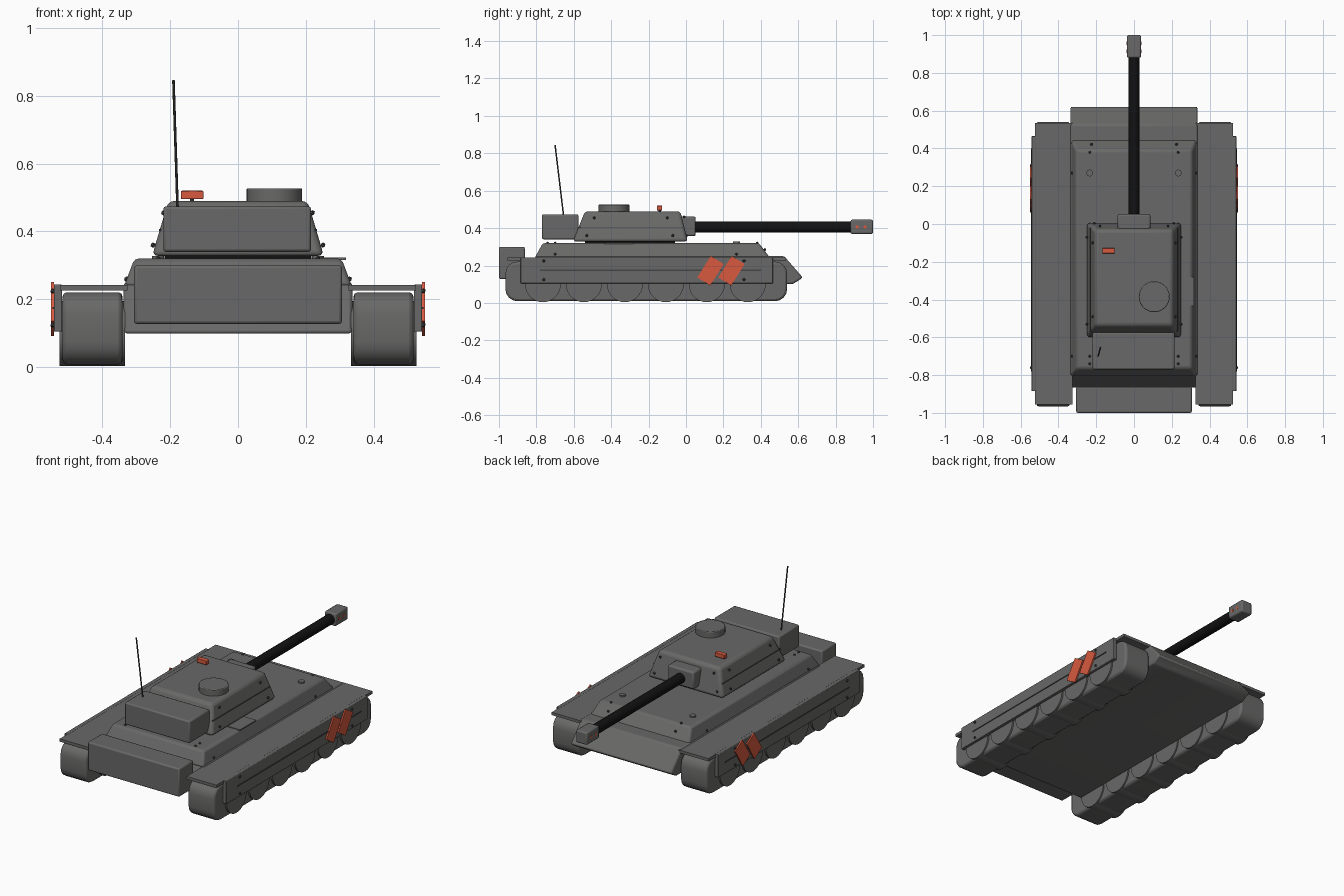
import bpy, bmesh, math
from mathutils import Vector

cube = bpy.data.objects.get("Cube")
if cube:
    bpy.data.objects.remove(cube, do_unlink=True)


def material(name, rgb):
    m = bpy.data.materials.new(name)
    m.use_nodes = True
    m.diffuse_color = (*rgb, 1)
    m.node_tree.nodes["Principled BSDF"].inputs["Base Color"].default_value = (*rgb, 1)
    return m


GREY = material("armour grey", (0.14, 0.14, 0.138))
BLACK = material("gun black", (0.006, 0.006, 0.006))
DARK = material("bolt grey", (0.06, 0.06, 0.06))
RED = material("marker red", (0.68, 0.1, 0.05))


def finish(name, bm, mat, bevel=0, segments=2):
    bmesh.ops.recalc_face_normals(bm, faces=bm.faces)
    mesh = bpy.data.meshes.new(name)
    bm.to_mesh(mesh)
    bm.free()
    mesh.materials.append(mat)
    ob = bpy.data.objects.new(name, mesh)
    bpy.context.collection.objects.link(ob)
    if bevel:
        mod = ob.modifiers.new("bevel", "BEVEL")
        mod.width, mod.segments = bevel, segments
        mod.limit_method, mod.angle_limit = "ANGLE", math.radians(25)
    bpy.ops.object.select_all(action="DESELECT")
    ob.select_set(True)
    bpy.context.view_layer.objects.active = ob
    bpy.ops.object.shade_smooth_by_angle(angle=math.radians(35))
    return ob


def loft(name, low, high, z0, z1, mat=GREY, bevel=0, segments=2):
    """Block between two rectangles given as (x0, x1, y0, y1)."""
    bm = bmesh.new()
    rings = [[bm.verts.new((r[i], r[j], z)) for i, j in ((0, 2), (1, 2), (1, 3), (0, 3))]
             for r, z in ((low, z0), (high, z1))]
    bm.faces.new(rings[0])
    bm.faces.new(rings[1])
    for i in range(4):
        k = (i + 1) % 4
        bm.faces.new((rings[0][i], rings[0][k], rings[1][k], rings[1][i]))
    return finish(name, bm, mat, bevel, segments)


def box(name, x0, x1, y0, y1, z0, z1, mat=GREY, bevel=0, segments=2):
    r = (x0, x1, y0, y1)
    return loft(name, r, r, z0, z1, mat, bevel, segments)


def extrude(name, profile, x0, x1, bevel=0):
    """Side profile of (y, z) points swept across x."""
    bm = bmesh.new()
    face = bm.faces.new([bm.verts.new((x0, y, z)) for y, z in profile])
    geom = bmesh.ops.extrude_face_region(bm, geom=[face])["geom"]
    bmesh.ops.translate(bm, vec=(x1 - x0, 0, 0),
                        verts=[g for g in geom if isinstance(g, bmesh.types.BMVert)])
    return finish(name, bm, GREY, bevel)


def rod(name, a, b, radius, mat=GREY, sides=24, bevel=0):
    a, b = Vector(a), Vector(b)
    bm = bmesh.new()
    bmesh.ops.create_cone(bm, cap_ends=True, segments=sides, radius1=radius,
                          radius2=radius, depth=(b - a).length)
    ob = finish(name, bm, mat, bevel)
    ob.location = (a + b) / 2
    ob.rotation_euler = (b - a).to_track_quat("Z", "Y").to_euler()
    return ob


def bolts(name, points, radius=0.008):
    bm = bmesh.new()
    for p in points:
        made = bmesh.ops.create_icosphere(bm, subdivisions=1, radius=radius)
        bmesh.ops.translate(bm, vec=p, verts=made["verts"])
    return finish(name, bm, DARK)


# Hull
extrude("hull", [(-0.87, 0.1), (-0.80, 0.25), (0.525, 0.25), (0.625, 0.135), (0.57, 0.1)],
        -0.337, 0.337, 0.01)
loft("upper_hull", (-0.335, 0.335, -0.81, 0.45), (-0.305, 0.305, -0.765, 0.39),
     0.24, 0.32, bevel=0.012)
box("rear_stowage_box", -0.306, 0.306, -1.0, -0.862, 0.128, 0.3, bevel=0.008)
box("deck_plate", 0.235, 0.318, -0.435, -0.28, 0.316, 0.324)

# Turret
box("turret_ring", -0.215, 0.215, -0.54, -0.06, 0.315, 0.332, BLACK)
loft("turret", (-0.253, 0.253, -0.605, 0.01), (-0.205, 0.205, -0.54, -0.03),
     0.328, 0.49, bevel=0.018, segments=3)
box("turret_stowage_box", -0.22, 0.215, -0.77, -0.575, 0.34, 0.474, bevel=0.008)
rod("hatch", (0.107, -0.385, 0.48), (0.107, -0.385, 0.527), 0.082, sides=32, bevel=0.004)
box("roof_marker", -0.168, -0.102, -0.156, -0.127, 0.495, 0.52, RED, 0.003)
rod("roof_marker_stem", (-0.135, -0.141, 0.485), (-0.135, -0.141, 0.5), 0.006, DARK, 8)
rod("antenna", (-0.178, -0.655, 0.47), (-0.19, -0.7, 0.845), 0.004, DARK, 8)

# Gun
box("mantlet", -0.087, 0.087, -0.04, 0.052, 0.357, 0.462, bevel=0.01)
rod("barrel", (0, 0.04, 0.406), (0, 0.89, 0.406), 0.03, BLACK, 16)
box("muzzle_brake", -0.037, 0.037, 0.88, 1.0, 0.369, 0.445, bevel=0.008)

# Running gear, fenders and side plates
WHEELS = [-0.765 + 0.219 * i for i in range(6)]
TILT = math.radians(-32)
for s, side in ((1, "left"), (-1, "right")):
    def span(a, b):
        return sorted((s * a, s * b))

    corners = []
    for cy, cz, start in ((0.475, 0.155, 0), (-0.9, 0.155, 90), (-0.9, 0.075, 180), (0.475, 0.075, 270)):
        for step in range(5):
            t = math.radians(start + step * 22.5)
            corners.append((cy + 0.066 * math.cos(t), cz + 0.066 * math.sin(t)))
    extrude(f"{side}_track", corners, *span(0.34, 0.516), 0.012)
    for i, y in enumerate(WHEELS):
        rod(f"{side}_wheel_{i + 1}", (s * 0.332, y, 0.1), (s * 0.526, y, 0.1), 0.096, sides=28)
    box(f"{side}_fender", *span(0.325, 0.524), -0.955, 0.535, 0.226, 0.243)
    box(f"{side}_skirt", *span(0.518, 0.542), -0.885, 0.465, 0.105, 0.244, bevel=0.003)
    box(f"{side}_skirt_rail", *span(0.54, 0.546), -0.78, 0.4, 0.172, 0.178, DARK)
    for i, y in enumerate((0.131, 0.243)):
        plate = box(f"{side}_red_plate_{i + 1}", -0.004, 0.004, -0.041, 0.041, -0.068, 0.068, RED)
        plate.location = (s * 0.546, y, 0.172)
        plate.rotation_euler.x = TILT
    for i, y in enumerate((0.915, 0.957)):
        rod(f"{side}_muzzle_port_{i + 1}", (s * 0.034, y, 0.406), (s * 0.0385, y, 0.406), 0.009, RED, 12)
    rod(f"{side}_deck_cap", (s * 0.235, 0.27, 0.315), (s * 0.235, 0.27, 0.328), 0.018, GREY, 16)
    # Seam on the turret flank
    box(f"{side}_turret_seam", *span(0.226, 0.233), -0.57, -0.02, 0.402, 0.407, DARK)

# Bolt heads
pairs = [(0.545, y, z) for y in (-0.76, 0.31) for z in (0.225, 0.125)]
pairs += [(0.219, y, 0.455) for y in (-0.49, -0.1)] + [(0.25, y, 0.36) for y in (-0.53, -0.07)]
pairs += [(0.235, y, 0.32) for y in (0.38, -0.7, -0.74)] + [(0.18, -0.01, 0.46)]
pairs += [(0.21, 0.003, 0.36), (0.328, 0.27, 0.26), (0.328, -0.7, 0.26), (0.225, 0.422, 0.285)]
bolts("bolt_heads", [(s * x, y, z) for s in (1, -1) for x, y, z in pairs])
